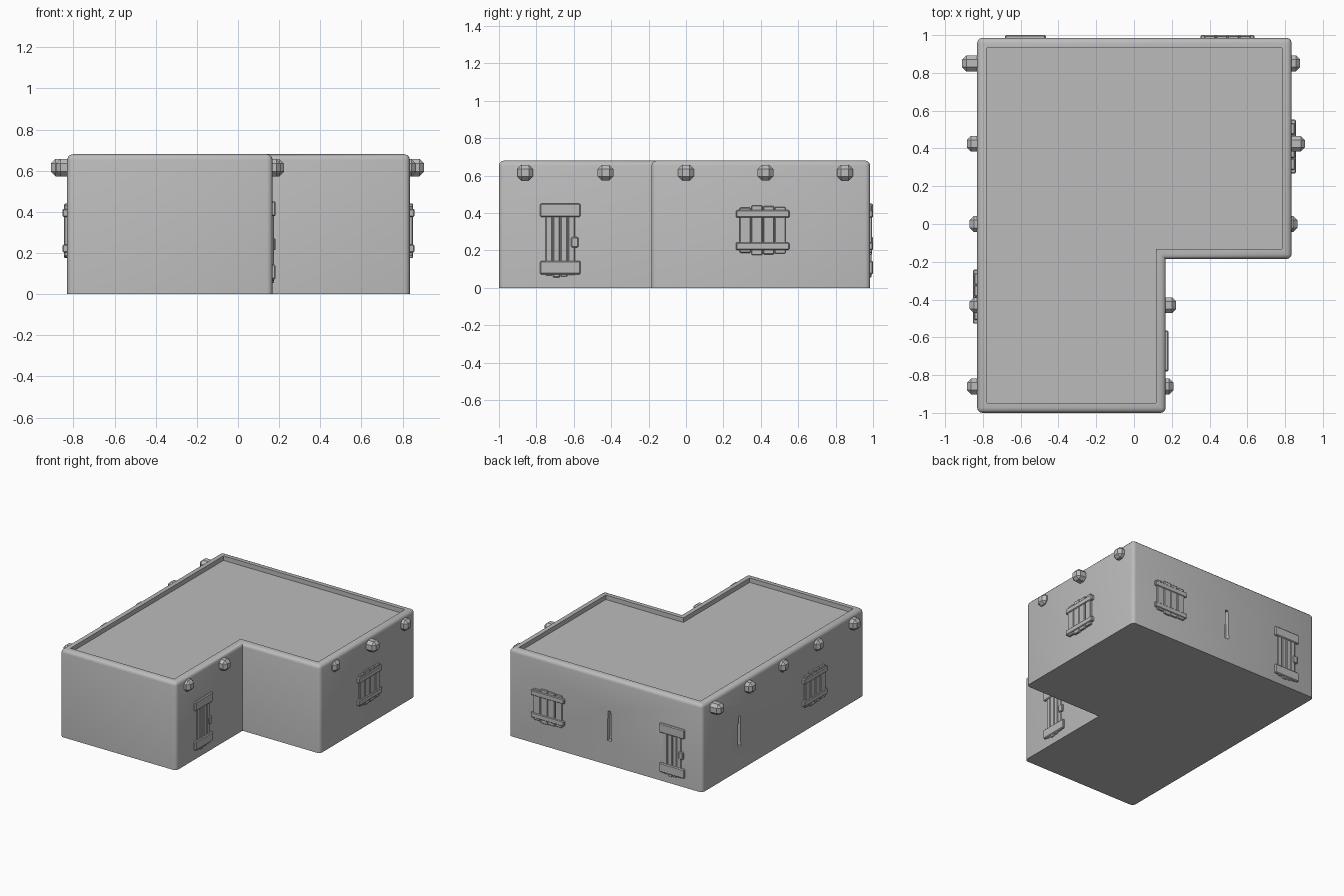
import bpy, bmesh
from math import radians
from mathutils import Matrix, Vector

if "Cube" in bpy.data.objects:
    bpy.data.objects.remove(bpy.data.objects["Cube"])

GREY = (0.5, 0.5, 0.5, 1)
stone = bpy.data.materials.new("plain grey")
stone.use_nodes = True
stone.diffuse_color = GREY
stone.node_tree.nodes["Principled BSDF"].inputs["Base Color"].default_value = GREY


def finish(bm, name, matrix=None):
    mesh = bpy.data.meshes.new(name)
    bmesh.ops.recalc_face_normals(bm, faces=bm.faces)
    bm.to_mesh(mesh)
    bm.free()
    obj = bpy.data.objects.new(name, mesh)
    bpy.context.collection.objects.link(obj)
    mesh.materials.append(stone)
    if matrix:
        obj.matrix_world = matrix
    return obj


def add_box(bm, lo, hi, bevel):
    """Chamfered box between two corners."""
    lo, hi = Vector(lo), Vector(hi)
    place = Matrix.Translation((lo + hi) / 2) @ Matrix.Diagonal((*(hi - lo), 1))
    verts = bmesh.ops.create_cube(bm, size=1, matrix=place)["verts"]
    if bevel:
        edges = list({e for v in verts for e in v.link_edges})
        bmesh.ops.bevel(bm, geom=edges, offset=bevel, segments=1, affect='EDGES')


def on_wall(x, y, angle):
    """Local frame: x points out of the wall, y runs along it."""
    return Matrix.Translation((x, y, 0)) @ Matrix.Rotation(radians(angle), 4, 'Z')


# L-shaped walls, rounded at the top rim and outer corners
LEFT, RIGHT, FRONT, BACK, TOP = -0.83, 0.835, -1.0, 0.985, 0.68
NOTCH_X, NOTCH_Y = 0.168, -0.185
outline = [(LEFT, FRONT), (NOTCH_X, FRONT), (NOTCH_X, NOTCH_Y),
           (RIGHT, NOTCH_Y), (RIGHT, BACK), (LEFT, BACK)]
bm = bmesh.new()
floor = bm.faces.new([bm.verts.new((x, y, 0)) for x, y in outline])
ext = bmesh.ops.extrude_face_region(bm, geom=[floor], use_keep_orig=True)
bmesh.ops.translate(bm, vec=(0, 0, TOP),
                    verts=[g for g in ext["geom"] if isinstance(g, bmesh.types.BMVert)])
bmesh.ops.recalc_face_normals(bm, faces=bm.faces)


def rounded(edge):
    a, b = (v.co for v in edge.verts)
    inner = abs(a.x - NOTCH_X) < 1e-4 and abs(a.y - NOTCH_Y) < 1e-4
    upright = abs(a.z - b.z) > 0.1
    return (upright and not inner) or (not upright and a.z > 0.1)


bmesh.ops.bevel(bm, geom=[e for e in bm.edges if rounded(e)], offset=0.027,
                segments=3, profile=0.5, affect='EDGES')

# Sunken flat roof behind the parapet
bm.normal_update()
roof = max((f for f in bm.faces if f.normal.z > 0.9), key=lambda f: f.calc_area())
bmesh.ops.inset_region(bm, faces=[roof], thickness=0.036)
lip = bmesh.ops.extrude_face_region(bm, geom=[roof])
bmesh.ops.translate(bm, vec=(0, 0, -0.035),
                    verts=[g for g in lip["geom"] if isinstance(g, bmesh.types.BMVert)])
if roof.is_valid:
    bmesh.ops.delete(bm, geom=[roof], context='FACES_ONLY')
walls = finish(bm, "walls")

# Narrow slits cut into the walls, a little wider at the sill
for x, y, angle in [(-0.03, BACK, 90), (LEFT, 0.53, 180)]:
    bm = bmesh.new()
    add_box(bm, (-0.03, -0.012, 0.19), (0.03, 0.012, 0.42), 0)
    for v in bm.verts:
        if v.co.z < 0.3:
            v.co.y *= 1.5
    cutter = finish(bm, "slit_cutter", on_wall(x, y, angle))
    cutter.hide_render = True
    bpy.context.view_layer.update()
    bpy.context.view_layer.objects.active = walls
    cut = walls.modifiers.new("slit", 'BOOLEAN')
    cut.operation = 'DIFFERENCE'
    cut.object = cutter
    bpy.ops.object.modifier_apply(modifier=cut.name)
    bpy.data.objects.remove(cutter)

bpy.ops.object.select_all(action='DESELECT')
walls.select_set(True)
bpy.context.view_layer.objects.active = walls
bpy.ops.object.shade_smooth_by_angle(angle=radians(35))

# Roof beam ends poking out of both long sides
ROWS = [-0.86, -0.43, 0.0, 0.425, 0.85]
LEFT_REACH = [0.055, 0.04, 0.04, 0.055, 0.08]
RIGHT_REACH = [0.04, 0.055, 0.03, 0.07, 0.045]
for side, reach in (("left", RIGHT_REACH), ("right", LEFT_REACH)):
    for y, out in zip(ROWS, reach):
        if side == "right":
            place = on_wall(LEFT, y, 180)
        else:
            place = on_wall(NOTCH_X if y < NOTCH_Y else RIGHT, y, 0)
        bm = bmesh.new()
        add_box(bm, (-0.06, -0.042, 0.573), (out, 0.042, 0.657), 0.022)
        finish(bm, side + "_beam_end", place)


def planks(bm, half, low, high, depth, drops):
    """Row of upright boards with uneven ends."""
    step = 2 * half / len(drops)
    for i, d in enumerate(drops):
        u = -half + i * step
        add_box(bm, (-0.01, u + 0.002, low + d), (depth, u + step - 0.002, high - d), 0.004)


def shutter(name, place, depth):
    bm = bmesh.new()
    planks(bm, 0.125, 0.175, 0.44, depth * 0.7, [0.012, 0, 0.004, 0.008])
    for z in (0.222, 0.395):
        add_box(bm, (-0.01, -0.143, z - 0.02), (depth, 0.143, z + 0.02), 0.005)
    finish(bm, name, place)


def door(name, place, depth):
    bm = bmesh.new()
    planks(bm, 0.08, 0.055, 0.45, depth * 0.5, [0.01, 0, 0.005, 0.012])
    for z in (0.108, 0.415):
        add_box(bm, (-0.01, -0.108, z - 0.036), (depth, 0.108, z + 0.036), 0.006)
    add_box(bm, (-0.01, 0.058, 0.215), (depth, 0.096, 0.272), 0.005)
    finish(bm, name, place)


# Boarded shutters and doors
shutter("left_shutter", on_wall(RIGHT, 0.41, 0), 0.022)
shutter("right_shutter", on_wall(LEFT, -0.385, 180), 0.022)
shutter("back_shutter", on_wall(0.495, BACK, 90), 0.015)
door("left_door", on_wall(NOTCH_X, -0.672, 0), 0.015)
door("back_door", on_wall(-0.575, BACK, 90), 0.015)
